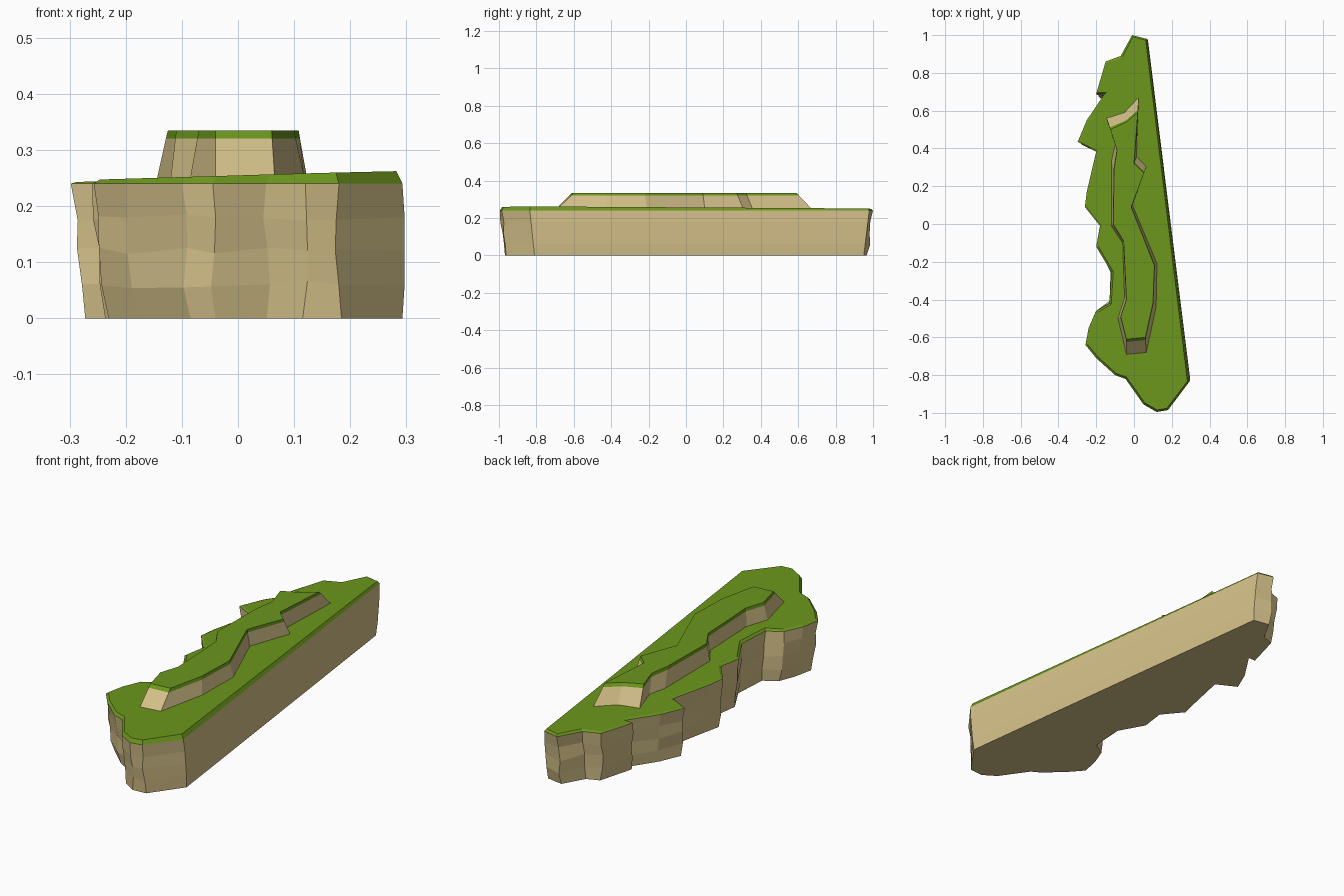
import bpy, bmesh, random
from mathutils import Vector

if "Cube" in bpy.data.objects:
    bpy.data.objects.remove(bpy.data.objects["Cube"])

random.seed(4)


def material(name, rgb):
    m = bpy.data.materials.new(name)
    m.diffuse_color = (*rgb, 1)
    m.use_nodes = True
    m.node_tree.nodes["Principled BSDF"].inputs["Base Color"].default_value = m.diffuse_color
    return m


ROCK = material("sandstone", (0.66, 0.53, 0.25))
GRASS = material("grass", (0.15, 0.31, 0.012))


def loft(name, rings, mat, bottom=True, top=True):
    """Skin a stack of closed rings (counter-clockwise, low to high)."""
    bm = bmesh.new()
    rows = [[bm.verts.new(p) for p in r] for r in rings]
    n = len(rows[0])
    for a, b in zip(rows, rows[1:]):
        for i in range(n):
            j = (i + 1) % n
            bm.faces.new((a[i], a[j], b[j], b[i]))
    if bottom:
        bm.faces.new(rows[0][::-1])
    if top:
        bm.faces.new(rows[-1])
    bm.normal_update()
    me = bpy.data.meshes.new(name)
    bm.to_mesh(me)
    bm.free()
    me.materials.append(mat)
    ob = bpy.data.objects.new(name, me)
    bpy.context.collection.objects.link(ob)
    return ob


def inset(pts, d):
    """Move a counter-clockwise outline inwards by d."""
    out = []
    for i, p in enumerate(pts):
        p = Vector(p)
        e1 = (p - Vector(pts[i - 1])).normalized()
        e2 = (Vector(pts[(i + 1) % len(pts)]) - p).normalized()
        n = (Vector((-e1.y, e1.x)) + Vector((-e2.y, e2.x))).normalized()
        out.append(tuple(p + n * d))
    return out


def ground(x, y):
    return 0.252 + 0.027 * x - 0.003 * y


# Coast outline: straight right side, ragged left side
coast = [(0.07, 0.98), (-0.01, 1.0), (-0.07, 0.89), (-0.15, 0.86), (-0.20, 0.69),
         (-0.155, 0.69), (-0.25, 0.55), (-0.298, 0.435), (-0.20, 0.385), (-0.25, 0.17),
         (-0.26, 0.09), (-0.18, -0.01), (-0.20, -0.12), (-0.12, -0.255), (-0.13, -0.42),
         (-0.20, -0.46), (-0.24, -0.55), (-0.257, -0.64), (-0.20, -0.71), (-0.10, -0.80),
         (-0.045, -0.82), (0.05, -0.955), (0.12, -0.995), (0.18, -0.985), (0.293, -0.835)]

# Cliff: rings tapering slightly towards the foot, uneven except on the straight side
rings = []
for k in range(5):
    z = 0.06 * k
    t = 1 - k / 4
    ring = []
    for i, (x, y) in enumerate(coast):
        straight = i in (0, len(coast) - 1)
        j = 0 if straight or k == 4 else 0.007
        px = x * (1 - 0.1 * t) if x < 0 else x + (0.004 if straight and 0 < k < 4 else 0)
        ring.append((px + random.uniform(-j, j), y * (1 - 0.03 * t) + random.uniform(-j, j),
                     z + (random.uniform(-j, j) if 0 < k < 4 else 0)))
    rings.append(ring)
loft("cliff", rings, ROCK, top=False)

# Grass: bevelled rim and gently tilted top
loft("grass_top", [[(x, y, 0.24) for x, y in coast],
                   [(x, y, ground(x, y)) for x, y in inset(coast, 0.011)]], GRASS, bottom=False)

# Raised ridge: outlines of its crest and of its foot, point for point
crest = [(-0.04, -0.61), (0.06, -0.60), (0.10, -0.42), (0.108, -0.22), (-0.015, 0.09),
         (0.053, 0.27), (0.0, 0.32), (0.02, 0.59), (-0.04, 0.54), (-0.125, 0.50),
         (-0.09, 0.39), (-0.105, 0.29), (-0.11, 0.0), (-0.055, -0.09), (-0.04, -0.40),
         (-0.07, -0.49)]
foot = [(-0.04, -0.69), (0.065, -0.68), (0.117, -0.44), (0.122, -0.21), (-0.008, 0.10),
        (0.065, 0.305), (0.013, 0.355), (0.025, 0.67), (-0.05, 0.59), (-0.145, 0.56),
        (-0.10, 0.42), (-0.12, 0.33), (-0.12, -0.01), (-0.06, -0.10), (-0.05, -0.39),
        (-0.085, -0.50)]
f = 0.18
shoulder = [(c[0] + (q[0] - c[0]) * f, c[1] + (q[1] - c[1]) * f, 0.32)
            for c, q in zip(crest, foot)]
loft("ridge_rock", [[(x, y, ground(x, y)) for x, y in foot], shoulder], ROCK,
     bottom=False, top=False)
loft("ridge_grass", [shoulder, [(x, y, 0.335) for x, y in crest]], GRASS, bottom=False)
